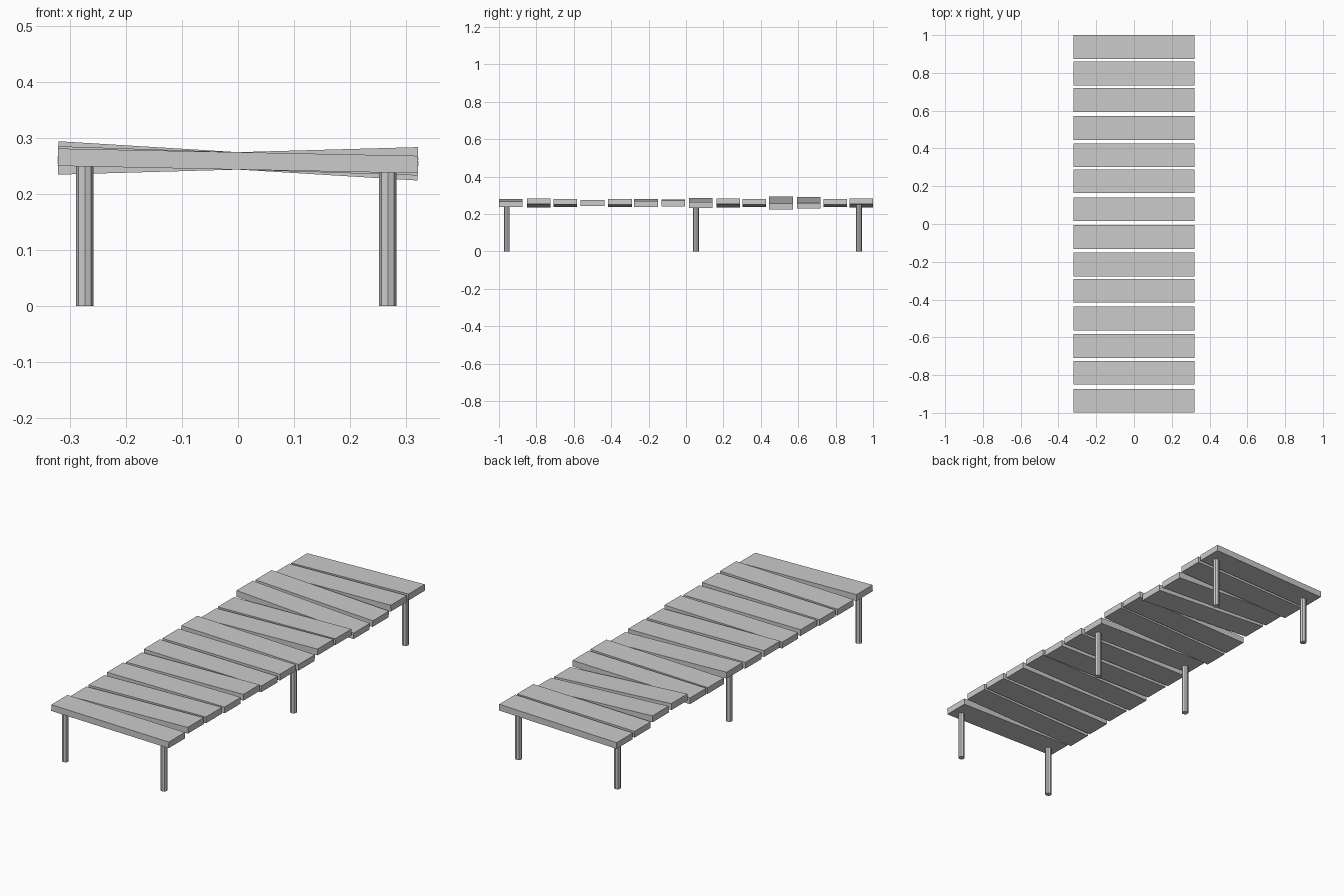
import bpy, math

if "Cube" in bpy.data.objects:
    bpy.data.objects.remove(bpy.data.objects["Cube"])

LENGTH, WIDTH, THICK, DECK_Z = 0.642, 0.126, 0.031, 0.259

# each plank: centre y, height gained from left end to right end
PLANKS = [(-0.936, -0.013), (-0.787, 0.018), (-0.646, 0.013), (-0.500, 0.0),
          (-0.353, 0.012), (-0.214, -0.011), (-0.069, -0.006), (0.078, -0.021),
          (0.226, 0.018), (0.364, 0.014), (0.508, -0.039), (0.656, -0.031),
          (0.797, 0.014), (0.937, 0.018)]


def plank(i, y, rise):
    bpy.ops.mesh.primitive_cube_add(size=1, location=(0, y, DECK_Z))
    ob = bpy.context.object
    ob.name = f"deck_plank_{i + 1}"
    ob.scale = (LENGTH, WIDTH, THICK)
    ob.rotation_euler.y = -math.atan2(rise, LENGTH)


def leg(name, x, y, rise):
    # post reaches just inside the tilted plank it carries
    top = DECK_Z - THICK / 2 + rise * x / LENGTH + 0.005
    bpy.ops.mesh.primitive_cylinder_add(vertices=8, radius=0.0155, depth=top,
                                        location=(x, y, top / 2))
    bpy.context.object.name = name


# uneven deck boards
for i, (y, rise) in enumerate(PLANKS):
    plank(i, y, rise)

# three pairs of posts
for row, y, k in (("front", -0.958, 0), ("middle", 0.053, 7), ("back", 0.925, 13)):
    for side, x in (("left", -0.273), ("right", 0.267)):
        leg(f"{row}_{side}_leg", x, y, PLANKS[k][1])
